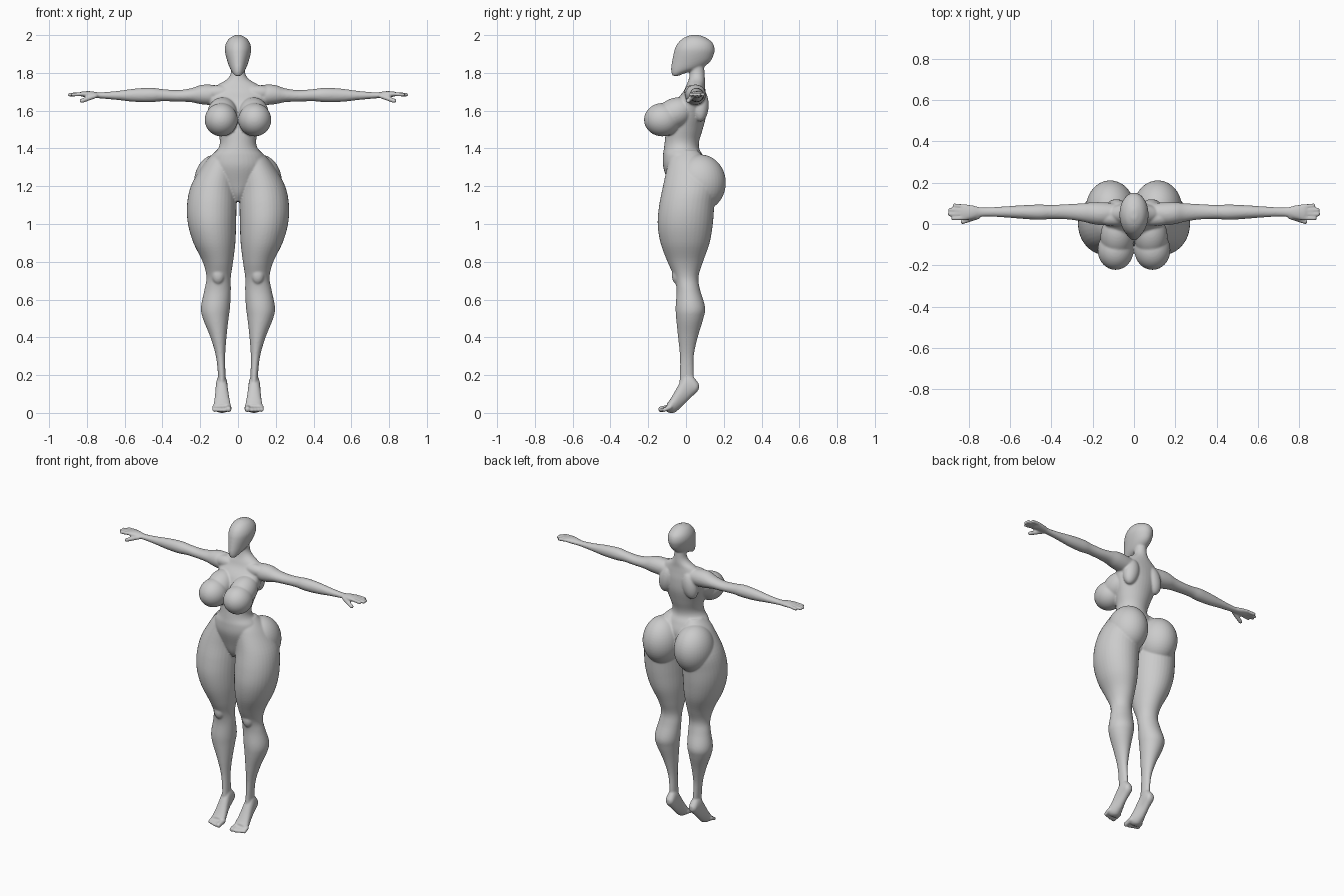
import bpy, bmesh, math
from mathutils import Vector, Matrix

parts = []


def finish(bm, name, mirror):
    bmesh.ops.recalc_face_normals(bm, faces=bm.faces)
    for side in ((1, -1) if mirror else (1,)):
        copy = bm.copy()
        if side < 0:
            bmesh.ops.scale(copy, vec=(-1, 1, 1), verts=copy.verts)
            bmesh.ops.reverse_faces(copy, faces=copy.faces)
        me = bpy.data.meshes.new(name)
        copy.to_mesh(me)
        copy.free()
        ob = bpy.data.objects.new(name, me)
        bpy.context.collection.objects.link(ob)
        parts.append(ob)
    bm.free()


def spline(rows, steps=5):
    out = []
    for i in range(len(rows) - 1):
        p = [rows[max(i - 1, 0)], rows[i], rows[i + 1], rows[min(i + 2, len(rows) - 1)]]
        for s in range(steps):
            t = s / steps
            out.append([0.5 * (2 * b + (c - a) * t + (2 * a - 5 * b + 4 * c - d) * t * t
                        + (3 * b - a - 3 * c + d) * t ** 3) for a, b, c, d in zip(*p)])
    return out + [list(rows[-1])]


def loft(name, axis, rows, mirror=True, n=36):
    """Rows are (station, a_min, a_max, b_min, b_max); elliptical rings along an axis."""
    bm = bmesh.new()
    rings = []
    for t, a0, a1, b0, b1 in spline(rows):
        ring = []
        for k in range(n):
            w = 2 * math.pi * k / n
            a = (a0 + a1) / 2 + (a1 - a0) / 2 * math.cos(w)
            b = (b0 + b1) / 2 + (b1 - b0) / 2 * math.sin(w)
            ring.append(bm.verts.new({'x': (t, a, b), 'y': (a, t, b), 'z': (a, b, t)}[axis]))
        rings.append(ring)
    for r, q in zip(rings, rings[1:]):
        for k in range(n):
            bm.faces.new((r[k], r[(k + 1) % n], q[(k + 1) % n], q[k]))
    bm.faces.new(rings[0])
    bm.faces.new(rings[-1])
    finish(bm, name, mirror)


def blob(name, c, r, tilt=(0, 0, 0)):
    bm = bmesh.new()
    bmesh.ops.create_uvsphere(bm, u_segments=40, v_segments=24, radius=1)
    m = Matrix.Translation(c)
    for ang, ax in zip(tilt, 'XYZ'):
        m = m @ Matrix.Rotation(math.radians(ang), 4, ax)
    bm.transform(m @ Matrix.Diagonal((*r, 1)))
    finish(bm, name, True)


def digit(name, p, q, r):
    p, q = Vector(p), Vector(q)
    d = q - p
    blob_rot = d.to_track_quat('Z', 'Y').to_matrix().to_4x4()
    bm = bmesh.new()
    bmesh.ops.create_uvsphere(bm, u_segments=16, v_segments=12, radius=r)
    for v in bm.verts:
        if v.co.z > 0.001:
            v.co.z += d.length - r
    bm.transform(Matrix.Translation(p) @ blob_rot)
    finish(bm, name, True)


# Torso and neck
torso = [(1.12, .03, -.05, .05), (1.16, .06, -.075, .08), (1.22, .12, -.095, .1),
         (1.30, .15, -.12, .11), (1.36, .138, -.122, .09), (1.40, .105, -.117, .07),
         (1.44, .096, -.112, .07), (1.50, .11, -.105, .088), (1.58, .135, -.085, .108),
         (1.65, .15, -.055, .11), (1.70, .145, -.015, .104), (1.735, .11, .002, .1),
         (1.765, .06, .014, .1), (1.80, .038, .02, .098), (1.86, .036, .02, .095)]
loft('torso', 'z', [(z, -w, w, f, b) for z, w, f, b in torso], False)

# Head
head = [(1.784, .015, -.07, -.04), (1.80, .028, -.077, .0), (1.825, .043, -.079, .08),
        (1.86, .056, -.074, .128), (1.90, .067, -.066, .148), (1.93, .07, -.058, .151),
        (1.96, .062, -.041, .14), (1.985, .043, -.012, .108), (2.0, .014, .025, .07)]
loft('head', 'z', [(z, -w, w, f, b) for z, w, f, b in head], False)

# Chest, shoulder blades and buttocks
blob('breast', (.089, -.125, 1.552), (.087, .097, .088))
blob('breast_root', (.082, -.06, 1.585), (.08, .11, .08), (25, 0, 0))
blob('shoulder_blade', (.085, .075, 1.63), (.05, .045, .09), (0, -12, 0))
blob('collar_muscle', (.10, .03, 1.695), (.09, .04, .04))
blob('buttock', (.115, .075, 1.218), (.118, .136, .15))

# Legs
loft('leg', 'z', [
    (1.39, .03, .115, -.05, .06), (1.35, .01, .155, -.085, .10), (1.30, .005, .194, -.10, .14),
    (1.20, .008, .25, -.122, .16), (1.10, .008, .27, -.142, .15), (1.0, .01, .265, -.15, .142),
    (.90, .014, .236, -.135, .125), (.80, .026, .187, -.098, .09), (.72, .038, .167, -.063, .066),
    (.65, .038, .178, -.05, .075), (.56, .042, .196, -.055, .101), (.50, .05, .186, -.052, .092),
    (.40, .061, .146, -.042, .062), (.30, .068, .117, -.032, .041), (.20, .066, .106, -.033, .04),
    (.14, .063, .108, -.035, .04)])
blob('kneecap', (.105, -.045, .73), (.035, .03, .05))

# Feet on tiptoe
loft('foot', 'y', [
    (.068, .072, .098, .125, .155), (.055, .06, .11, .108, .172), (.03, .056, .115, .085, .20),
    (0, .055, .118, .055, .205), (-.03, .05, .121, .025, .165), (-.06, .043, .126, .002, .112),
    (-.085, .038, .13, 0, .07), (-.10, .044, .124, .004, .05)])
for i in range(5):
    r = .016 if i == 0 else .0115
    x = .05 if i == 0 else .056 + .0175 * i
    digit('toe', (x, -.085, .03), (x, -.148 + .006 * i, r), r)

# Arms
loft('arm', 'x', [
    (.09, .01, .10, 1.63, 1.73), (.15, -.005, .105, 1.63, 1.738), (.20, .0, .105, 1.635, 1.735),
    (.25, .012, .10, 1.645, 1.718), (.32, .022, .096, 1.648, 1.709), (.40, .024, .092, 1.650, 1.714),
    (.46, .02, .094, 1.645, 1.721), (.55, .026, .09, 1.647, 1.716), (.64, .033, .084, 1.657, 1.704),
    (.73, .036, .08, 1.665, 1.697), (.78, .024, .09, 1.668, 1.703), (.82, .018, .096, 1.673, 1.702),
    (.835, .024, .092, 1.678, 1.698)])

# Hands
for i in range(4):
    reach = (.885, .902, .90, .878)[i]
    digit('finger', (.81, .03 + .018 * i, 1.689), (reach, .026 + .0215 * i, 1.684), .0105)
digit('thumb', (.755, .035, 1.678), (.838, .008, 1.648), .0125)

# Fuse everything into one smooth skin
bpy.ops.object.select_all(action='DESELECT')
for ob in parts:
    ob.select_set(True)
body = parts[0]
bpy.context.view_layer.objects.active = body
bpy.ops.object.join()
body.name = 'mannequin_body'
skin = body.modifiers.new('skin', 'REMESH')
skin.mode = 'VOXEL'
skin.voxel_size = .0055
skin.use_smooth_shade = True
relax = body.modifiers.new('relax', 'SMOOTH')
relax.factor = .5
relax.iterations = 5
bpy.ops.object.shade_smooth()
